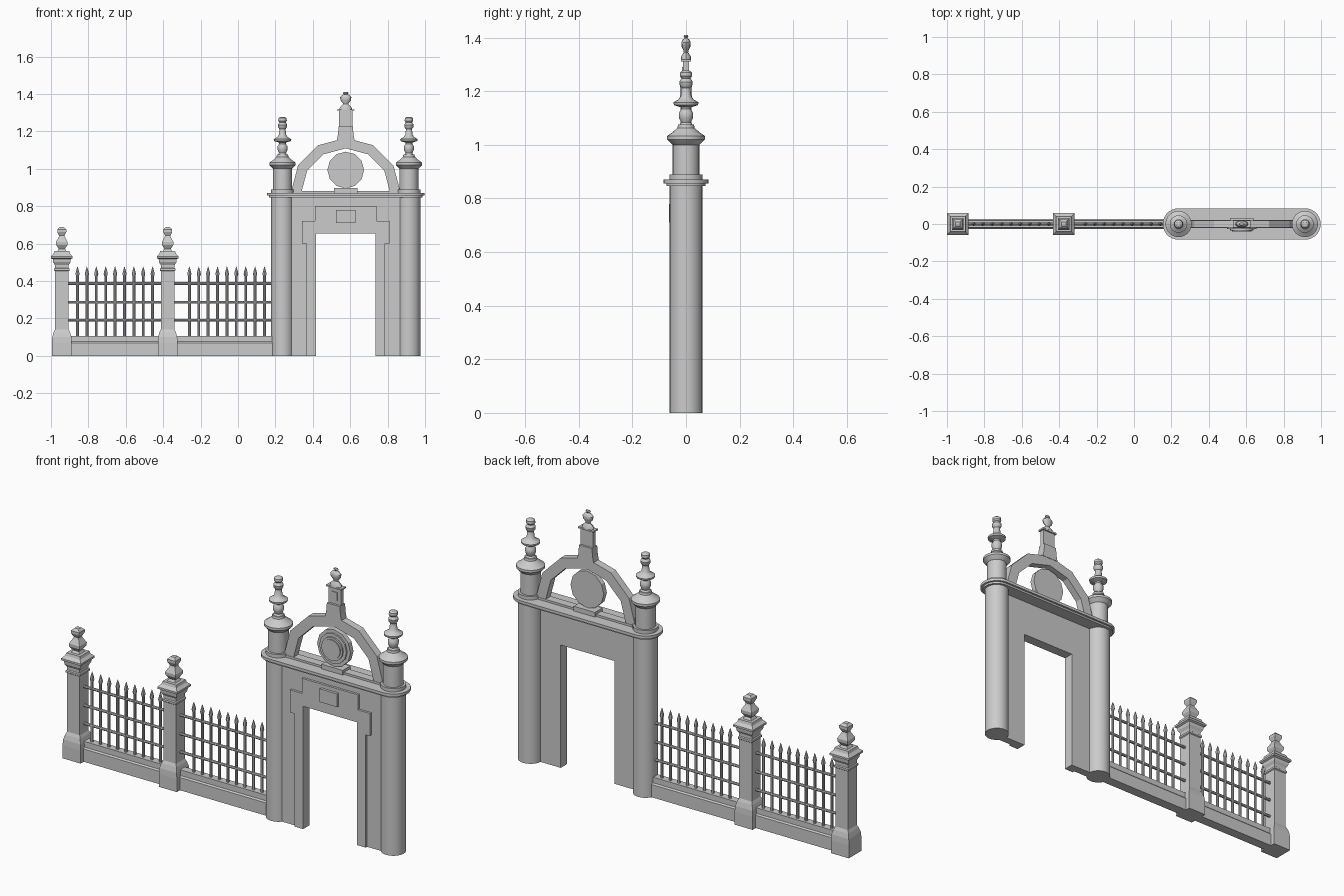
import bpy, bmesh, math

if "Cube" in bpy.data.objects:
    bpy.data.objects.remove(bpy.data.objects["Cube"])

GX = 0.576            # gate centre
COLS = (GX - 0.338, GX + 0.338)
PIERS = (-0.942, -0.376)


def finish(name, bm, smooth=False):
    bmesh.ops.recalc_face_normals(bm, faces=bm.faces)
    me = bpy.data.meshes.new(name)
    bm.to_mesh(me)
    bm.free()
    ob = bpy.data.objects.new(name, me)
    bpy.context.collection.objects.link(ob)
    if smooth:
        me.shade_smooth()
        me.set_sharp_from_angle(angle=math.radians(35))
    return ob


def lathe(name, prof, x, n=24, sy=1.0, smooth=True):
    """Stack of (radius, z) rings; n=4 gives a square section with radius as half-width."""
    bm = bmesh.new()
    k, a0 = (math.sqrt(2), math.pi / 4) if n == 4 else (1, 0)
    rings = []
    for r, z in prof:
        rings.append([bm.verts.new((x + k * r * math.cos(a0 + 2 * math.pi * i / n),
                                    sy * k * r * math.sin(a0 + 2 * math.pi * i / n), z))
                      for i in range(n)])
    for a, b in zip(rings, rings[1:]):
        for i in range(n):
            j = (i + 1) % n
            bm.faces.new((a[i], a[j], b[j], b[i]))
    bm.faces.new(rings[0])
    bm.faces.new(rings[-1])
    return finish(name, bm, smooth)


def prism(name, pts, a, b, axis='y', smooth=False):
    """Extrude a 2D outline from a to b along the given axis."""
    place = {'x': lambda p, t: (t, p[0], p[1]), 'y': lambda p, t: (p[0], t, p[1]),
             'z': lambda p, t: (p[0], p[1], t)}[axis]
    bm = bmesh.new()
    lo = [bm.verts.new(place(p, a)) for p in pts]
    hi = [bm.verts.new(place(p, b)) for p in pts]
    bm.faces.new(lo)
    bm.faces.new(hi)
    for i in range(len(pts)):
        j = (i + 1) % len(pts)
        bm.faces.new((lo[i], lo[j], hi[j], hi[i]))
    return finish(name, bm, smooth)


def box(name, x0, x1, y0, y1, z0, z1):
    return prism(name, [(x0, z0), (x1, z0), (x1, z1), (x0, z1)], y0, y1)


def mirrored(half):
    """Right half outline (offset from gate centre) to a full symmetric outline."""
    return [(GX + x, z) for x, z in half] + [(GX - x, z) for x, z in reversed(half)]


def arc(r, n, cx, cy, a0=0.0, a1=math.pi):
    return [(cx + r * math.cos(a0 + (a1 - a0) * i / n), cy + r * math.sin(a0 + (a1 - a0) * i / n))
            for i in range(n + 1)]


# Round gate columns with upper drum and turned finial
column = [(.061, 0), (.061, .872), (.062, .872), (.062, .89), (.05, .89), (.05, 1.0), (.056, 1.005),
          (.07, 1.02), (.07, 1.033), (.052, 1.045), (.032, 1.063), (.03, 1.075)]
finial = [(.024, 1.075), (.018, 1.083), (.026, 1.1), (.027, 1.118), (.018, 1.133), (.02, 1.14),
          (.045, 1.148), (.047, 1.158), (.03, 1.168), (.02, 1.18), (.016, 1.212), (.023, 1.22),
          (.025, 1.235), (.017, 1.248), (.023, 1.256), (.022, 1.27), (.012, 1.277)]
for x in COLS:
    lathe("gate_column", column, x)
    lathe("column_finial", finial, x, 16)

# Gate wall with doorway, and eared surround on the front
prism("gate_wall", mirrored([(.158, .653), (.158, 0), (.31, 0), (.31, .85)])[::-1], -.038, .004)
prism("door_surround", mirrored([(.158, .653), (.158, 0), (.21, 0), (.21, .6), (.235, .6),
                                 (.235, .72), (.165, .72), (.165, .8)]), -.05, -.036)
box("plaque", GX - .051, GX + .051, -.064, -.045, .71, .78)

# Cornice running round both columns
for r, z0, z1 in ((.073, .846, .856), (.084, .856, .871)):
    outline = arc(r, 14, COLS[1], 0, -math.pi / 2, math.pi / 2) + \
        arc(r, 14, COLS[0], 0, math.pi / 2, 3 * math.pi / 2)
    prism("cornice", outline, z0, z1, 'z', True)
box("cornice_lip", GX - .29, GX + .29, -.022, .022, .87, .882)
box("medallion_base", GX - .0625, GX + .0625, -.032, .032, .87, .896)

# Faceted arch
prism("arch", arc(.294, 6, GX, .871) + arc(.238, 6, GX, .871)[::-1], -.02, .02)

# Medallion: stepped round plate facing front
for i, (r, y) in enumerate(((.098, -.018), (.08, -.026), (.062, -.034), (.051, -.039))):
    prism("medallion", arc(r, 12 if i < 2 else 20, GX, .993, 0, 2 * math.pi)[:-1], y, .008 - i * .004)

# Arch pedestal with flared foot, small panel, cap and flattened urn
prism("pedestal_foot", mirrored([(.048, 1.15), (.042, 1.18), (.038, 1.225)]), -.022, .022)
box("pedestal", GX - .037, GX + .037, -.011, .011, 1.2, 1.312)
box("pedestal_panel", GX - .017, GX + .017, -.015, -.01, 1.245, 1.29)
box("pedestal_cap", GX - .046, GX + .046, -.018, .018, 1.31, 1.318)
lathe("pedestal_urn", [(.034, 1.318), (.03, 1.33), (.014, 1.345), (.016, 1.352), (.028, 1.365),
                       (.03, 1.382), (.02, 1.393), (.008, 1.398), (.015, 1.404), (.012, 1.41)],
      GX, 12, .58)

# Square fence piers with capital and finial
pier = [(.053, 0), (.053, .07), (.051, .1), (.044, .125), (.037, .14), (.037, .452), (.042, .456),
        (.042, .466), (.037, .47), (.037, .485), (.046, .5), (.048, .517), (.058, .522),
        (.058, .532), (.044, .546), (.04, .56)]
pier_top = [(.024, .56), (.017, .572), (.03, .592), (.031, .608), (.018, .632), (.014, .642),
            (.024, .662), (.024, .676), (.012, .688)]
for x in PIERS:
    lathe("fence_pier", pier, x, 4, smooth=False)
    lathe("pier_finial", pier_top, x, 4, smooth=False)

# Fence bays: plinth wall, rails and spear pickets
plinth = [(-.027, 0), (.027, 0), (.027, .068), (.02, .075), (.02, .105),
          (-.02, .105), (-.02, .075), (-.027, .068)]
picket = [(.0075, .1), (.0075, .425), (.011, .437), (.008, .452), (.001, .476)]
for x0, x1, first in ((PIERS[0] + .03, PIERS[1] - .03, -.858), (PIERS[1] + .03, .195, -.26)):
    prism("fence_plinth", plinth, x0, x1, 'x')
    for z in (.19, .286, .386):
        prism("fence_rail", arc(.0075, 8, 0, z, 0, 2 * math.pi)[:-1], x0, x1, 'x', True)
    for i in range(9):
        lathe("fence_picket", picket, first + .0502 * i, 8)
